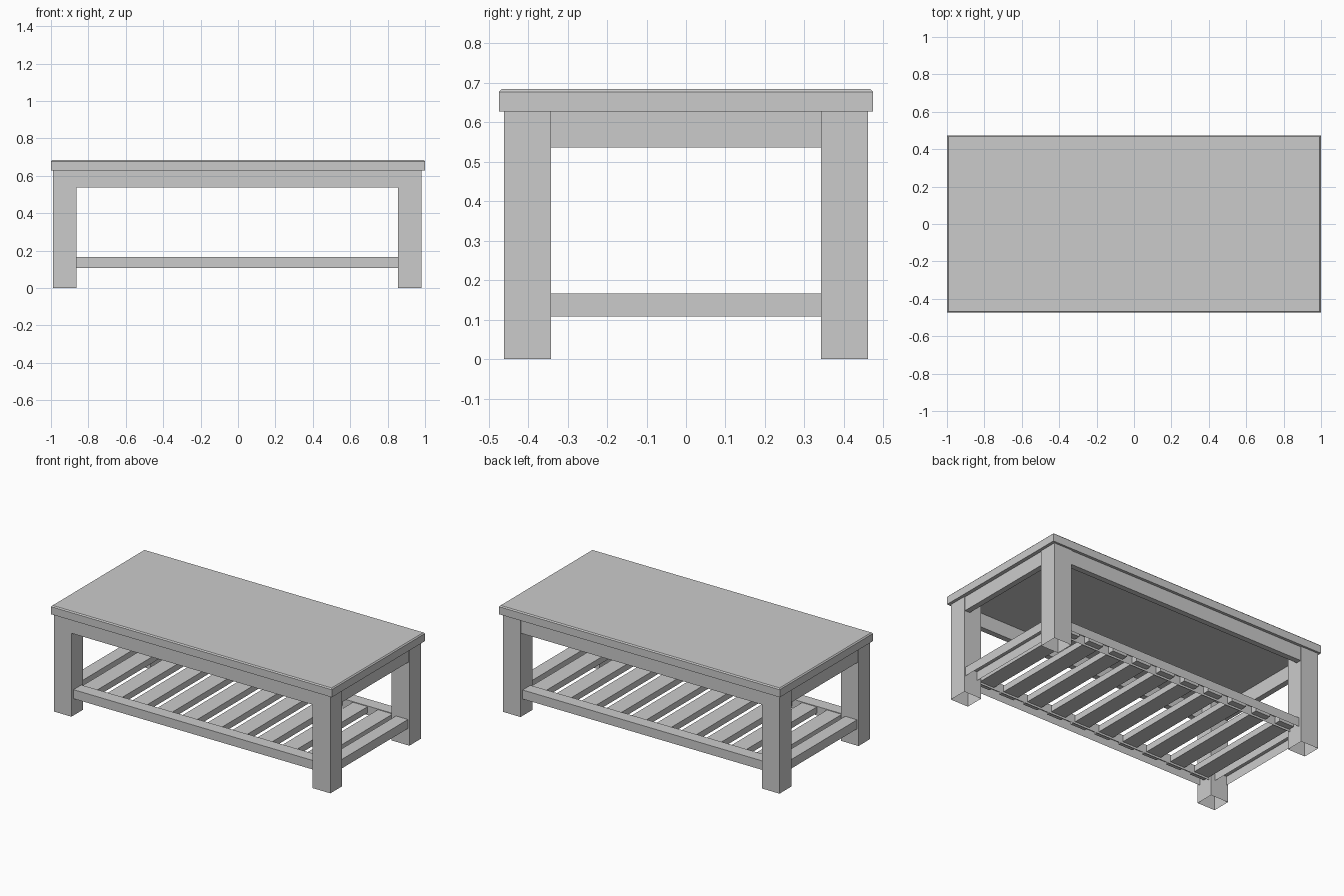
import bpy, bmesh

if "Cube" in bpy.data.objects:
    bpy.data.objects.remove(bpy.data.objects["Cube"])

CX = -0.004  # base frame sits slightly left of the top


def box(name, x0, x1, y0, y1, z0, z1, open_bottom=False):
    bm = bmesh.new()
    bmesh.ops.create_cube(bm, size=1)
    if open_bottom:
        low = [f for f in bm.faces if f.normal.z < -0.5]
        bmesh.ops.delete(bm, geom=low, context="FACES_ONLY")
    for v in bm.verts:
        v.co = ((x0 + x1) / 2 + v.co.x * (x1 - x0),
                (y0 + y1) / 2 + v.co.y * (y1 - y0),
                (z0 + z1) / 2 + v.co.z * (z1 - z0))
    me = bpy.data.meshes.new(name)
    bm.to_mesh(me)
    bm.free()
    ob = bpy.data.objects.new(name, me)
    bpy.context.collection.objects.link(ob)
    return ob


def sided(name, axis, s, a0, a1, b, z0, z1, open_bottom=False):
    # board running along one axis from -b to b, at distance a0..a1 on side s
    lo, hi = sorted((s * a0, s * a1))
    if axis == "x":
        return box(name, CX - b, CX + b, lo, hi, z0, z1, open_bottom)
    return box(name, CX + lo, CX + hi, -b, b, z0, z1, open_bottom)


# tabletop with chamfered upper edge
top = box("tabletop", -1, 1, -0.474, 0.474, 0.628, 0.684)
bm = bmesh.new()
bm.from_mesh(top.data)
rim = [e for e in bm.edges if all(v.co.z > 0.68 for v in e.verts)]
bmesh.ops.bevel(bm, geom=rim, offset=0.007, segments=1, affect="EDGES")
bm.to_mesh(top.data)
bm.free()

LX0, LX1, LY0, LY1 = 0.859, 0.985, 0.342, 0.461

# four square legs, hollow underneath
for sx in (-1, 1):
    for sy in (-1, 1):
        xs = sorted((sx * LX0, sx * LX1))
        ys = sorted((sy * LY0, sy * LY1))
        box("leg", CX + xs[0], CX + xs[1], *ys, 0, 0.628, True)

# aprons under the top: the front one is flush with the legs
sided("front_apron", "x", -1, 0.425, 0.461, LX0, 0.537, 0.628)
sided("back_apron", "x", 1, 0.42, 0.456, LX0, 0.537, 0.628)
for s in (-1, 1):
    sided("side_apron", "y", s, 0.944, 0.98, LY0, 0.537, 0.628)

# lower shelf rails, open underneath
for s in (-1, 1):
    sided("long_shelf_rail", "x", s, 0.36, 0.44, LX0, 0.108, 0.166, True)
    sided("side_shelf_rail", "y", s, 0.89, 0.975, LY0, 0.108, 0.166, True)

# shelf slats running front to back, let into the rails
N, W = 10, 0.105
pitch = 2 * 0.89 / N
for i in range(N):
    c = CX - 0.89 + pitch * (i + 0.5)
    box("shelf_slat", c - W / 2, c + W / 2, -0.40, 0.40, 0.122, 0.162)
